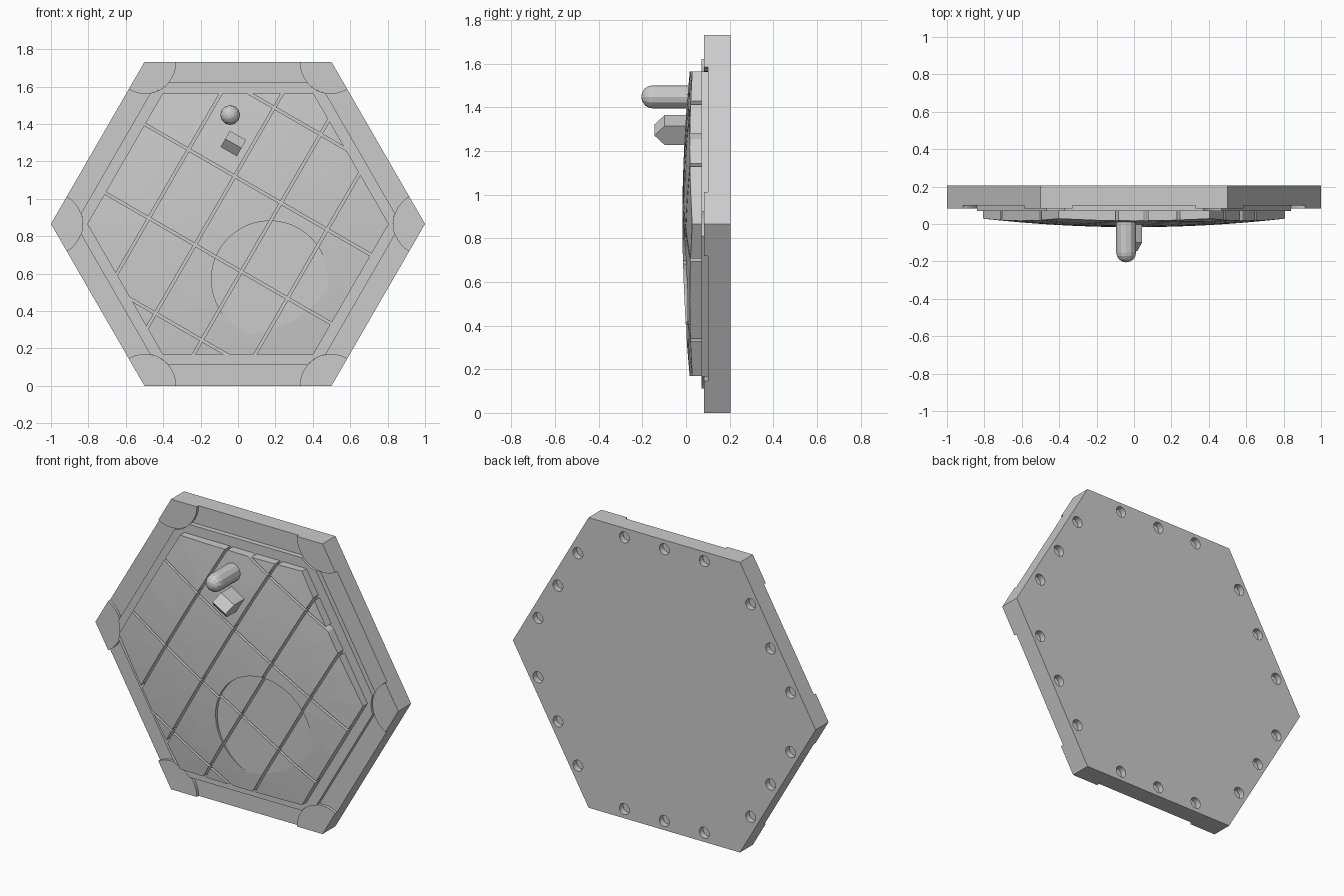
import bpy, bmesh
from math import sin, cos, radians, sqrt, asin, degrees, pi
from mathutils import Matrix, Vector

if "Cube" in bpy.data.objects:
    bpy.data.objects.remove(bpy.data.objects["Cube"])

CZ = sqrt(3) / 2          # height of the hexagon centre


def obj(name, bm):
    bmesh.ops.recalc_face_normals(bm, faces=bm.faces)
    me = bpy.data.meshes.new(name)
    bm.to_mesh(me)
    bm.free()
    o = bpy.data.objects.new(name, me)
    bpy.context.collection.objects.link(o)
    return o


def add_prism(bm, pts, y0, y1):
    """Extrude an (x, z) outline, relative to the centre, from y0 to y1."""
    a = [bm.verts.new((x, y0, z + CZ)) for x, z in pts]
    b = [bm.verts.new((x, y1, z + CZ)) for x, z in pts]
    bm.faces.new(a)
    bm.faces.new(b[::-1])
    n = len(pts)
    for i in range(n):
        bm.faces.new((a[i], a[(i + 1) % n], b[(i + 1) % n], b[i]))


def prism(name, pts, y0, y1):
    bm = bmesh.new()
    add_prism(bm, pts, y0, y1)
    return obj(name, bm)


def polar(r, deg, c=(0, 0)):
    return (c[0] + r * cos(radians(deg)), c[1] + r * sin(radians(deg)))


def cut(target, cutter):
    cutter.hide_render = True
    m = target.modifiers.new("cut", 'BOOLEAN')
    m.operation, m.solver, m.object = 'DIFFERENCE', 'EXACT', cutter
    bpy.context.view_layer.update()
    dg = bpy.context.evaluated_depsgraph_get()
    me = bpy.data.meshes.new_from_object(target.evaluated_get(dg))
    target.modifiers.clear()
    target.data = me
    bpy.data.objects.remove(cutter)


# back plate with three bolt holes along each side
plate = prism("back_plate", [polar(1, 60 * i) for i in range(6)], 0.10, 0.205)
bm = bmesh.new()
for i in range(6):
    rot = Matrix.Rotation(i * pi / 3, 2)
    for t in (-0.264, 0, 0.264):
        c = rot @ Vector((t, CZ - 0.055))
        add_prism(bm, [polar(0.033, 22.5 * k, c) for k in range(16)], 0.17, 0.25)
cut(plate, obj("hole_cutter", bm))

# raised corner pads, and the frame notched around them
R = 0.17
half = 60 - degrees(asin(0.111 / R))
frame_pts = []
for i in range(6):
    a = 60 * i
    c = polar(1, a)
    prism(f"corner_pad_{i + 1}", [c] + [polar(R, a + 180 - 60 + 10 * k, c) for k in range(13)],
          0.083, 0.11)
    frame_pts += [polar(R, a + 180 + half - half * k / 3, c) for k in range(7)]
prism("frame", frame_pts, 0.07, 0.11)

# shallow domed hexagonal panel
RINGS, SUB, RAD = 8, 4, 0.806
bm = bmesh.new()
edge = []
for i in range(6):
    p, q = Vector(polar(RAD, 60 * i)), Vector(polar(RAD, 60 * i + 60))
    edge += [p.lerp(q, k / SUB) for k in range(SUB)]
dome = lambda p: bm.verts.new((p.x, -0.017 + 0.07 * p.length_squared, p.y + CZ))
rings = [[dome(p * (k / RINGS)) for p in edge] for k in range(1, RINGS + 1)]
rings.append([bm.verts.new((p.x, 0.08, p.y + CZ)) for p in edge])
mid = dome(Vector((0, 0)))
n = len(edge)
for j in range(n):
    k = (j + 1) % n
    bm.faces.new((mid, rings[0][j], rings[0][k]))
    for a, b in zip(rings, rings[1:]):
        bm.faces.new((a[j], b[j], b[k], a[k]))
bm.faces.new(rings[-1])
panel = obj("tiled_panel", bm)

# flat round recess that runs out towards the lower right
cut(panel, prism("recess_cutter", [polar(0.312, 7.5 * k, (0.17, -0.296)) for k in range(48)],
                 -0.2, 0.008))

# grooves dividing the panel into tiles, in two perpendicular directions
for angle, offsets in ((60, (0.143, 0.428)), (-30, (0.212, 0.635))):
    d = Vector(polar(1, angle))
    nrm = Vector((-d.y, d.x))
    bm = bmesh.new()
    for off in offsets:
        for s in (-off, off):
            add_prism(bm, [d * e + nrm * (s + w) for e, w in
                           ((-1, -.007), (1, -.007), (1, .007), (-1, .007))], -0.2, 0.2)
    cut(panel, obj("groove_cutter", bm))

# round-ended peg
bm = bmesh.new()
prof = [(0.053, 0.06)] + [(0.053 * cos(radians(a)), -0.152 - 0.053 * sin(radians(a)))
                          for a in (0, 22.5, 45, 67.5)]
SEG = 12
loops = [[bm.verts.new((-0.042 + r * cos(2 * pi * k / SEG), y, 1.448 + r * sin(2 * pi * k / SEG)))
          for k in range(SEG)] for r, y in prof]
tip = bm.verts.new((-0.042, -0.205, 1.448))
for j in range(SEG):
    k = (j + 1) % SEG
    for a, b in zip(loops, loops[1:]):
        bm.faces.new((a[j], a[k], b[k], b[j]))
    bm.faces.new((loops[-1][j], loops[-1][k], tip))
bm.faces.new(loops[0])
obj("peg", bm)

# ridged block below the peg, turned with the tiles
side = [(0.06, -0.05), (-0.098, -0.05), (-0.145, 0), (-0.098, 0.05), (0.06, 0.05)]
bm = bmesh.new()
ends = [[bm.verts.new((x, y, z)) for y, z in side] for x in (-0.05, 0.05)]
for e in ends:
    bm.faces.new(e)
for i in range(5):
    j = (i + 1) % 5
    bm.faces.new((ends[0][i], ends[0][j], ends[1][j], ends[1][i]))
bm.transform(Matrix.Translation((-0.025, 0, 1.296)) @ Matrix.Rotation(radians(30), 4, 'Y'))
obj("ridged_block", bm)
